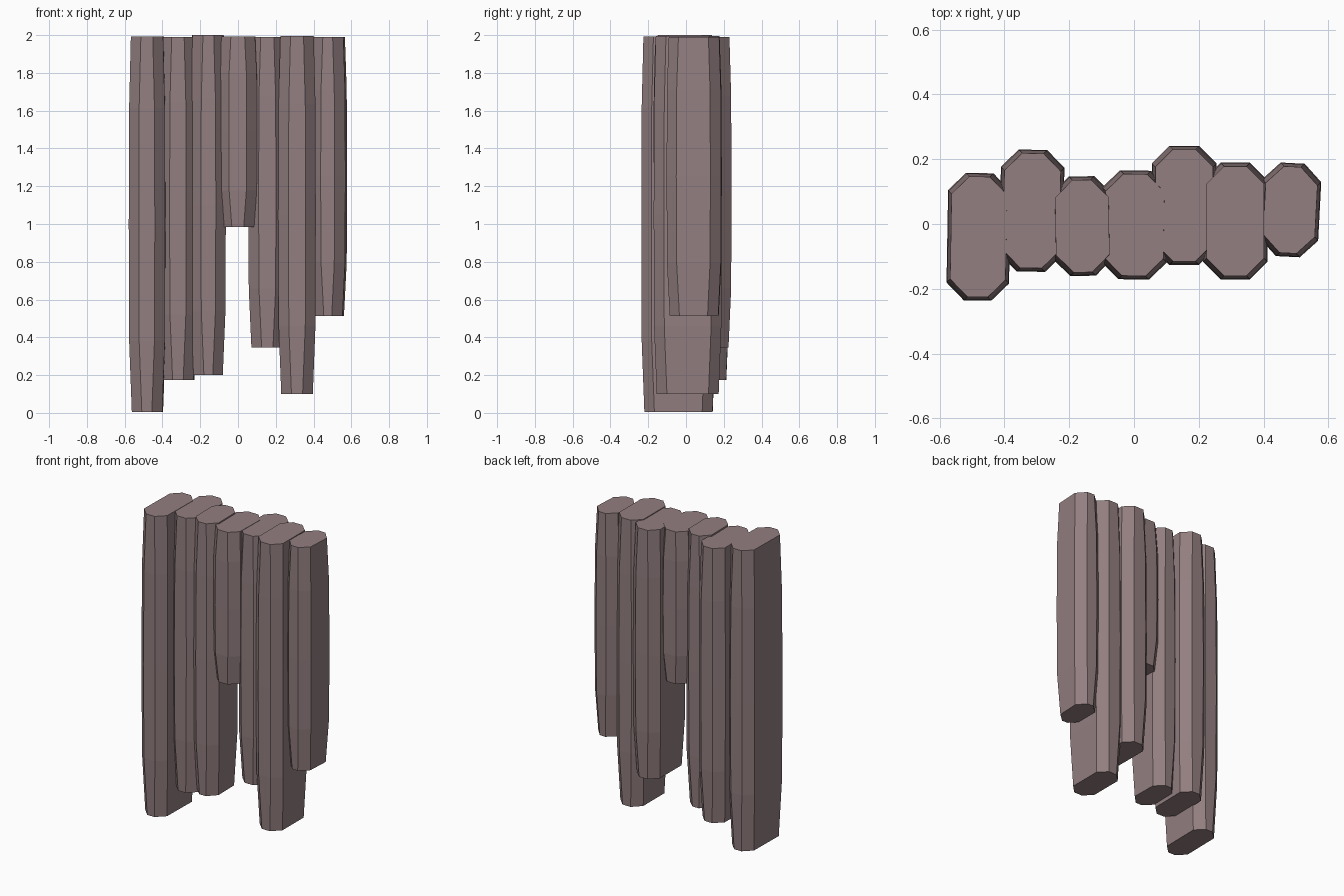
import bpy
import bmesh
from math import radians
from mathutils import Matrix, Vector

old = bpy.data.objects.get("Cube")
if old:
    bpy.data.objects.remove(old, do_unlink=True)

# One dusty mauve colour for everything
mat = bpy.data.materials.new("dusty_mauve")
mat.use_nodes = True
colour = (0.29, 0.21, 0.217, 1)
mat.diffuse_color = colour
mat.node_tree.nodes["Principled BSDF"].inputs["Base Color"].default_value = colour


def octagon(hx, hy, cut):
    """Rectangle with chamfered corners, counter-clockwise."""
    a, b = hx - cut, hy - cut
    return [(a, -hy), (hx, -b), (hx, b), (a, hy), (-a, hy), (-hx, b), (-hx, -b), (-a, -hy)]


def plank(name, x0, x1, y0, y1, z0, z1, turn):
    """Upright chamfered plank that narrows slightly towards both ends."""
    bm = bmesh.new()
    centre = Vector(((x0 + x1) / 2, (y0 + y1) / 2, 0))
    spin = Matrix.Rotation(radians(turn), 3, 'Z')
    rings = []
    for t, inset in ((0, 0.016), (0.19, 0.002), (0.5, 0), (0.81, 0.002), (1, 0.011)):
        outline = octagon((x1 - x0) / 2 - inset, (y1 - y0) / 2 - inset, 0.054)
        z = z0 + (z1 - z0) * t
        rings.append([bm.verts.new(centre + spin @ Vector((x, y, z))) for x, y in outline])
    for low, high in zip(rings, rings[1:]):
        for i in range(8):
            j = (i + 1) % 8
            bm.faces.new((low[i], low[j], high[j], high[i]))
    bm.faces.new(rings[0][::-1])
    bm.faces.new(rings[-1])
    mesh = bpy.data.meshes.new(name)
    bm.to_mesh(mesh)
    bm.free()
    mesh.materials.append(mat)
    bpy.context.collection.objects.link(bpy.data.objects.new(name, mesh))


# Row of planks hanging from a common top: x range, y range, z range, turn
plank("plank_far_right", -0.576, -0.383, -0.236, 0.157, 0.005, 1.992, -1)
plank("plank_mid_right", -0.413, -0.217, -0.147, 0.229, 0.175, 1.99, -1)
plank("plank_inner_right", -0.253, -0.066, -0.160, 0.147, 0.20, 2.0, 1)
plank("plank_centre_short", -0.10, 0.103, -0.171, 0.165, 0.985, 1.992, -1)
plank("plank_inner_left", 0.055, 0.255, -0.126, 0.241, 0.345, 1.99, 0)
plank("plank_mid_left", 0.213, 0.412, -0.171, 0.189, 0.10, 1.995, 0)
plank("plank_far_left", 0.391, 0.573, -0.101, 0.188, 0.513, 1.99, -3)
